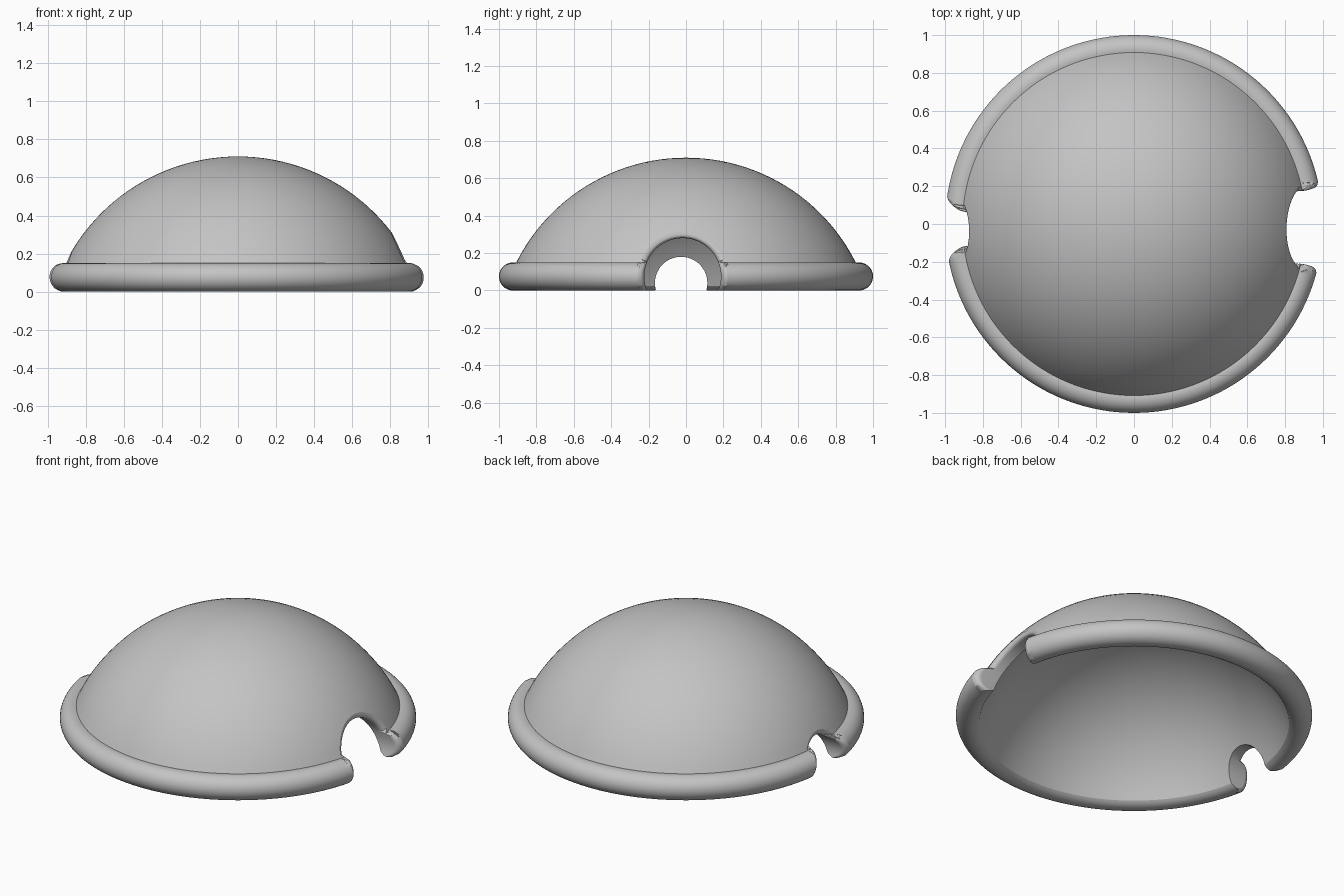
import bpy
import bmesh
from math import sin, cos, pi, sqrt, acos, atan2, radians

if "Cube" in bpy.data.objects:
    bpy.data.objects.remove(bpy.data.objects["Cube"])

DOME_Z, DOME_R, INNER_R = -0.3055, 1.0155, 0.93   # dome sphere centre and radii
RIM_R, RIM_T = 0.925, 0.075                       # rim ring radius and thickness

grey = bpy.data.materials.new("light_grey")
grey.use_nodes = True
color = (0.55, 0.55, 0.55, 1)
grey.diffuse_color = color
grey.node_tree.nodes["Principled BSDF"].inputs["Base Color"].default_value = color


def make_object(name, bm):
    bmesh.ops.recalc_face_normals(bm, faces=bm.faces)
    mesh = bpy.data.meshes.new(name)
    bm.to_mesh(mesh)
    bm.free()
    obj = bpy.data.objects.new(name, mesh)
    bpy.context.collection.objects.link(obj)
    mesh.materials.append(grey)
    return obj


def arc(cr, cz, radius, start, end, steps):
    """Points (r, z) of an arc, angles measured from the outward direction."""
    angles = [start + (end - start) * i / steps for i in range(steps + 1)]
    return [(cr + radius * cos(a), cz + radius * sin(a)) for a in angles]


def outer_radius(z):
    """Radius of the outside surface at a height."""
    if z > 0.148:
        return sqrt(DOME_R ** 2 - (z - DOME_Z) ** 2)
    z = max(z, 0)
    return RIM_R + sqrt(max(RIM_T ** 2 - (z - RIM_T) ** 2, 0))


# Domed shell with a rounded rim, turned from one closed profile
rim = arc(RIM_R, RIM_T, RIM_T, radians(-137), radians(103), 26)
inner_end = atan2(rim[0][1] - DOME_Z, rim[0][0])
outer_end = atan2(rim[-1][1] - DOME_Z, rim[-1][0])
profile = (arc(0, DOME_Z, INNER_R, pi / 2, inner_end, 24)[:-1] + rim
           + arc(0, DOME_Z, DOME_R, outer_end, pi / 2, 24)[1:])
bm = bmesh.new()
verts = [bm.verts.new((max(r, 0), 0, z)) for r, z in profile]
edges = [bm.edges.new(pair) for pair in zip(verts, verts[1:])]
bmesh.ops.spin(bm, geom=verts + edges, cent=(0, 0, 0), axis=(0, 0, 1),
               angle=2 * pi, steps=144, use_duplicate=False)
bmesh.ops.remove_doubles(bm, verts=bm.verts, dist=0.0001)
shell = make_object("domed_shell", bm)


def opening_cutter(name, side, cy, cz, radius, fillet, segments=72):
    """Round side opening whose mouth flares into the outer surface."""
    mouth = [(radius + fillet, -0.006)]
    for i in range(2, 10):
        a = pi / 2 * i / 9
        mouth.append((radius + fillet * (1 - sin(a)), fillet * (1 - cos(a))))
    bm = bmesh.new()
    rings = []
    for k in range(-1, len(mouth) + 1):
        rho, depth = mouth[min(max(k, 0), len(mouth) - 1)]
        ring = []
        for j in range(segments):
            t = 2 * pi * (j + 0.5) / segments
            y, z = cy + rho * cos(t), cz + rho * sin(t)
            if k < 0:
                x = 1.3
            elif k == len(mouth):
                x = 0.5
            else:
                x = sqrt(outer_radius(z) ** 2 - y * y) - depth
            ring.append(bm.verts.new((side * x, y, z)))
        rings.append(ring)
    for a, b in zip(rings, rings[1:]):
        for j in range(segments):
            n = (j + 1) % segments
            bm.faces.new((a[j], a[n], b[n], b[j]))
    bm.faces.new(rings[0])
    bm.faces.new(rings[-1])
    cutter = make_object(name, bm)
    cutter.hide_render = True
    return cutter


# Large opening on the left, small one on the right
cutters = [opening_cutter("large_opening_cutter", 1, -0.018, 0.075, 0.205, 0.045),
           opening_cutter("small_opening_cutter", -1, -0.026, 0.04, 0.14, 0.045)]
bpy.ops.object.select_all(action='DESELECT')
bpy.context.view_layer.objects.active = shell
shell.select_set(True)
for cutter in cutters:
    mod = shell.modifiers.new("opening", 'BOOLEAN')
    mod.operation = 'DIFFERENCE'
    mod.solver = 'EXACT'
    mod.object = cutter
    bpy.ops.object.modifier_apply(modifier=mod.name)
for cutter in cutters:
    bpy.data.objects.remove(cutter)

bpy.ops.object.shade_smooth_by_angle(angle=radians(18))
